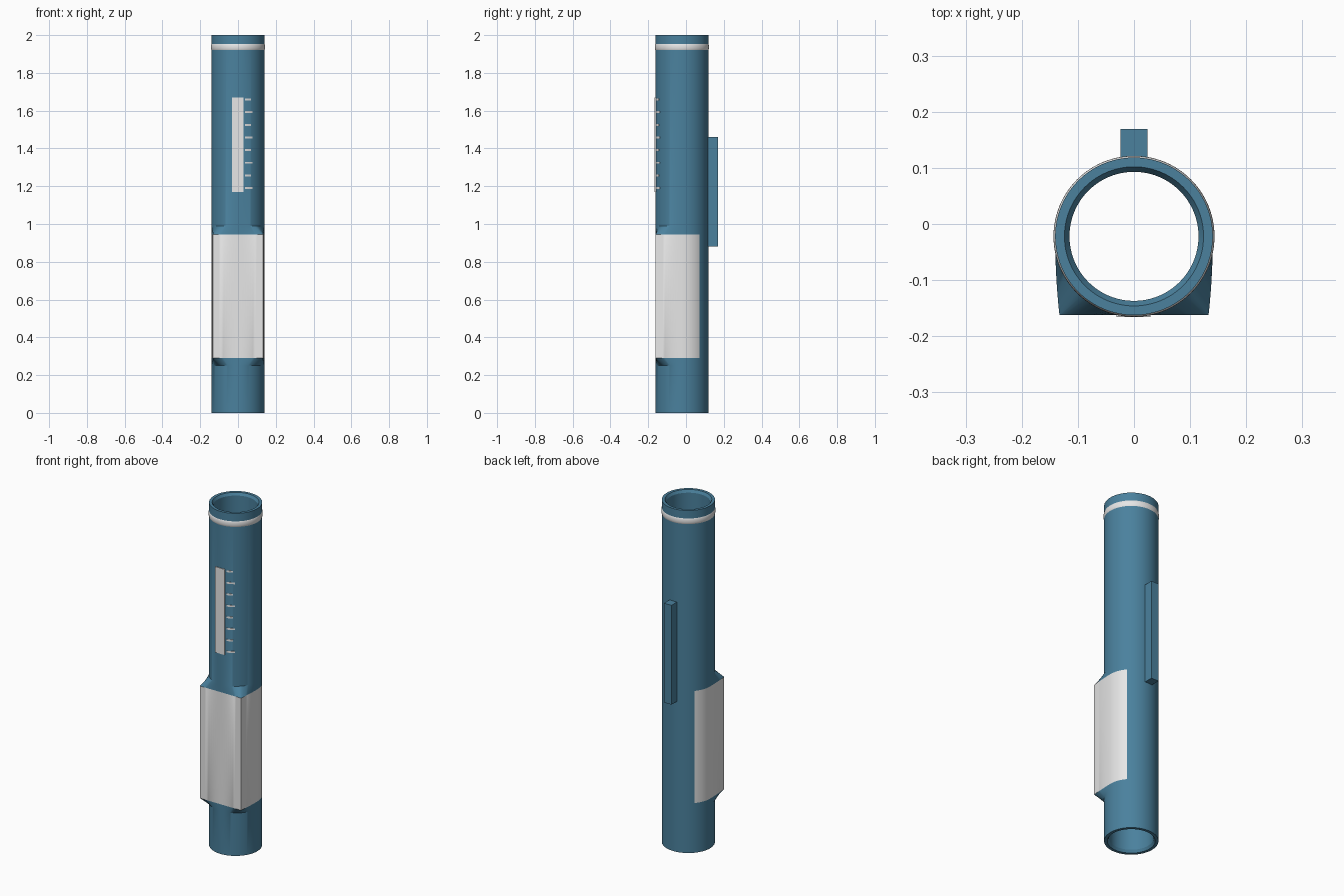
import bpy, bmesh, math

cube = bpy.data.objects.get("Cube")
if cube:
    bpy.data.objects.remove(cube, do_unlink=True)

SEG = 96
R = 0.1405       # tube radius
BORE = 0.115     # inner radius
CY = -0.022      # tube axis in y


def make_material(name, rgb, rough):
    m = bpy.data.materials.new(name)
    m.diffuse_color = (*rgb, 1)
    m.use_nodes = True
    b = m.node_tree.nodes["Principled BSDF"]
    b.inputs["Base Color"].default_value = (*rgb, 1)
    b.inputs["Roughness"].default_value = rough
    return m


BLUE = make_material("steel blue", (0.069, 0.22, 0.34), 0.5)
WHITE = make_material("off white", (0.8, 0.8, 0.8), 0.5)


def finish(name, bm, mats, smooth=True):
    bmesh.ops.recalc_face_normals(bm, faces=bm.faces)
    me = bpy.data.meshes.new(name)
    bm.to_mesh(me)
    bm.free()
    for m in mats:
        me.materials.append(m)
    ob = bpy.data.objects.new(name, me)
    bpy.context.collection.objects.link(ob)
    if smooth:
        bpy.ops.object.select_all(action="DESELECT")
        ob.select_set(True)
        bpy.context.view_layer.objects.active = ob
        bpy.ops.object.shade_smooth_by_angle(angle=math.radians(25))
    return ob


def section(r, boxy):
    """Round outline, or one whose front half is squared off."""
    pts = []
    for i in range(SEG):
        a = math.tau * i / SEG
        c, s = math.cos(a), math.sin(a)
        x, y = r * c, r * s
        if boxy and s < -1e-6:
            side = r - 0.016 * s * s
            x = math.copysign(min(side, abs(c) * r * 1.45), c)
            y = -min(r, -s * r * 1.45)
        pts.append((x, y + CY))
    return pts


def loft(rings):
    """Closed loop of (z, radius, boxy) rings joined by quads."""
    bm = bmesh.new()
    loops = [[bm.verts.new((x, y, z)) for x, y in section(r, boxy)]
             for z, r, boxy in rings]
    for a, b in zip(loops, loops[1:] + loops[:1]):
        for i in range(SEG):
            j = (i + 1) % SEG
            bm.faces.new((a[i], a[j], b[j], b[i]))
    return bm


def box(name, lo, hi, mat):
    bm = bmesh.new()
    bmesh.ops.create_cube(bm, size=1)
    for v in bm.verts:
        v.co = [l + (h - l) * (c + 0.5) for l, h, c in zip(lo, hi, v.co)]
    return finish(name, bm, [mat], smooth=False)


# Hollow barrel with a squared grip; the label covers the grip's front
LOW, HIGH = 0.29, 0.945
bm = loft([
    (0, R, False), (0.25, R, False), (LOW, R, True), (HIGH, R, True),
    (0.99, R, False), (2, R, False),
    (2, 0.124, False), (1.985, BORE, False),
    (0.015, BORE, False), (0, 0.124, False),
])
for f in bm.faces:
    p = f.calc_center_median()
    outside = math.hypot(p.x, p.y - CY) > 0.13
    if outside and LOW < p.z < HIGH and p.y < 0.07:
        f.material_index = 1
finish("barrel", bm, [BLUE, WHITE])

# Rounded trim ring near the open end
arc = [math.pi * (k / 8 - 0.5) for k in range(9)]
finish("trim_ring", loft([(1.937 + 0.018 * math.sin(a), R - 0.002 + 0.005 * math.cos(a), False)
                          for a in arc]), [WHITE])

# Rear clip
box("clip", (-0.024, 0.1, 0.88), (0.024, 0.169, 1.46), BLUE)

# Reading window
box("window", (-0.031, -0.166, 1.17), (0.029, -0.158, 1.67), WHITE)

# Scale marks curved around the barrel beside the window
bm = bmesh.new()
for k in range(8):
    z = 1.19 + 0.067 * k
    end = 0.078 if k % 2 == 0 else 0.07
    cols = []
    for n in range(5):
        x = 0.037 + (end - 0.037) * n / 4
        col = []
        for r, dz in ((R - 0.002, -0.005), (R + 0.002, -0.005),
                      (R + 0.002, 0.005), (R - 0.002, 0.005)):
            col.append(bm.verts.new((x, CY - math.sqrt(r * r - x * x), z + dz)))
        cols.append(col)
    for a, b in zip(cols, cols[1:]):
        for i in range(4):
            j = (i + 1) % 4
            bm.faces.new((a[i], a[j], b[j], b[i]))
    bm.faces.new(cols[0])
    bm.faces.new(cols[-1])
finish("scale_marks", bm, [WHITE], smooth=False)
